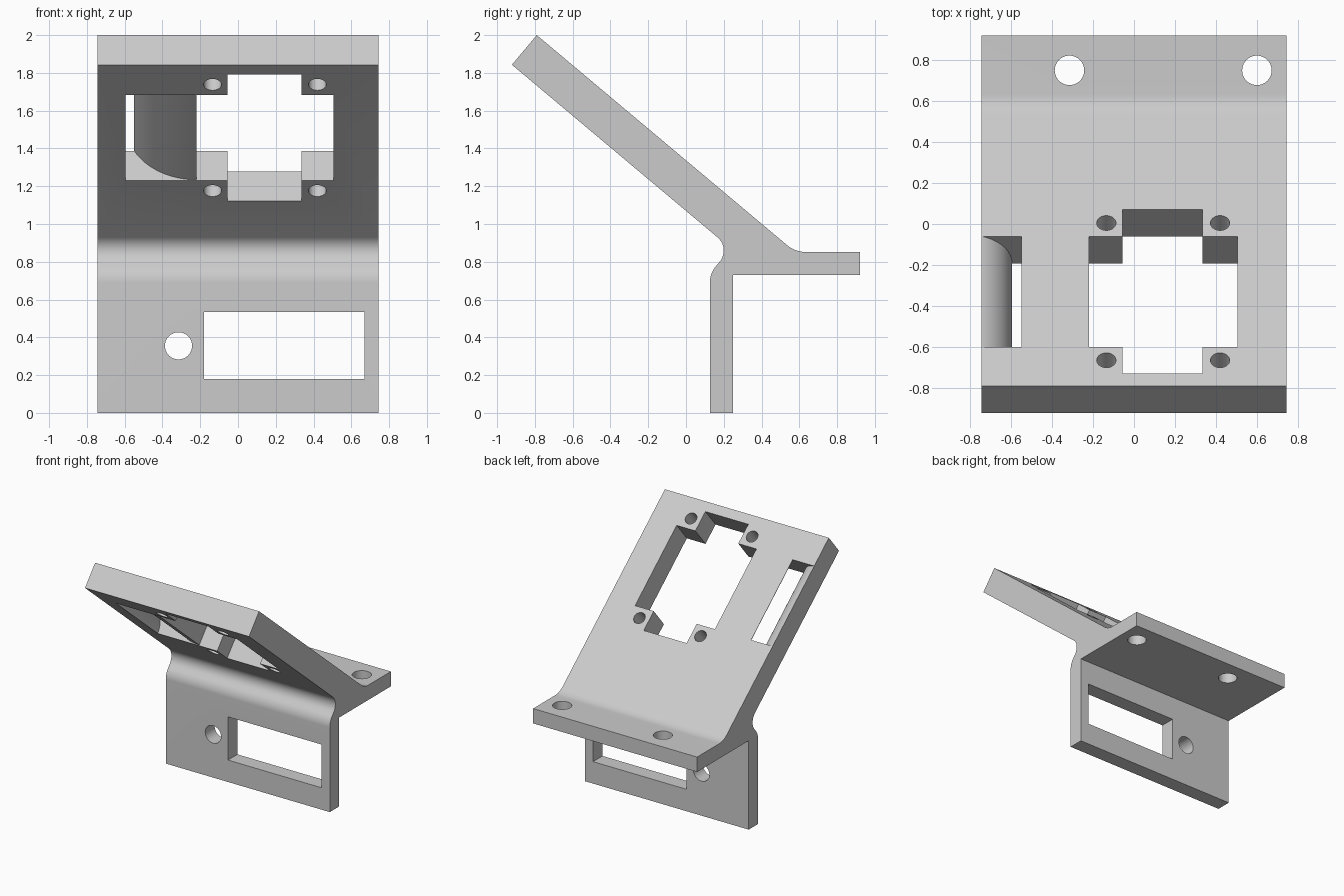
import bpy, bmesh, math
from mathutils import Vector, Matrix

cube = bpy.data.objects.get("Cube")
if cube:
    bpy.data.objects.remove(cube, do_unlink=True)

HALF_WIDTH = 0.745
THICK = 0.205
TILT = math.radians(40)

X, Y, Z = Vector((1, 0, 0)), Vector((0, 1, 0)), Vector((0, 0, 1))
DOWN = Vector((0, math.cos(TILT), -math.sin(TILT)))   # down the sloping plate
OUT = Vector((0, math.sin(TILT), math.cos(TILT)))     # out of the sloping plate
PLATE_TOP = Vector((0, -0.79, 2.0))


def frame(u, v, w, origin=Vector((0, 0, 0))):
    return Matrix((u, v, w)).transposed().to_4x4(), origin


def prism(name, points, axes, lo, hi):
    """Extrude a 2D outline along the third axis of a frame."""
    rot, origin = axes
    bm = bmesh.new()
    rings = [[bm.verts.new(origin + rot @ Vector((a, b, w))) for a, b in points]
             for w in (lo, hi)]
    bm.faces.new(rings[0])
    bm.faces.new(rings[1])
    n = len(points)
    for i in range(n):
        j = (i + 1) % n
        bm.faces.new((rings[0][i], rings[0][j], rings[1][j], rings[1][i]))
    bmesh.ops.recalc_face_normals(bm, faces=bm.faces)
    mesh = bpy.data.meshes.new(name)
    bm.to_mesh(mesh)
    bm.free()
    obj = bpy.data.objects.new(name, mesh)
    bpy.context.collection.objects.link(obj)
    return obj


def arc(cx, cy, r, start, end, steps=20):
    angles = [math.radians(start + (end - start) * i / steps) for i in range(steps + 1)]
    return [(cx + r * math.cos(a), cy + r * math.sin(a)) for a in angles]


def circle(cx, cy, r):
    return arc(cx, cy, r, 0, 360, 40)[:-1]


def rect(x0, x1, y0, y1):
    return [(x0, y0), (x1, y0), (x1, y1), (x0, y1)]


def rounded(corners, steps=10):
    """Outline from (y, z, radius) corners, with a fillet where radius > 0."""
    out = []
    for i, (a, b, r) in enumerate(corners):
        p = Vector((a, b))
        if not r:
            out.append(p)
            continue
        d0 = (Vector(corners[i - 1][:2]) - p).normalized()
        d1 = (Vector(corners[(i + 1) % len(corners)][:2]) - p).normalized()
        half = d0.angle(d1) / 2
        centre = p + (d0 + d1).normalized() * (r / math.sin(half))
        t = r / math.tan(half)
        s, e = p + d0 * t - centre, p + d1 * t - centre
        sweep = s.angle(e)
        for k in range(steps + 1):
            f = k / steps
            out.append(centre + (s * math.sin((1 - f) * sweep) + e * math.sin(f * sweep))
                       / math.sin(sweep))
    return [tuple(q) for q in out]


# Bracket body: side outline extruded across the width
low = PLATE_TOP - OUT * THICK
slope = math.tan(TILT)
profile = rounded([
    (PLATE_TOP.y, PLATE_TOP.z, 0),
    (PLATE_TOP.y + (2.0 - 0.852) / slope, 0.852, 0.15),
    (0.92, 0.852, 0), (0.92, 0.73, 0),
    (0.25, 0.73, 0), (0.25, 0, 0), (0.127, 0, 0),
    (0.127, 0.74, 0.13),
    (0.238, low.z - slope * (0.238 - low.y), 0.092),
    (low.y, low.z, 0),
])
bracket = prism("mounting_bracket", profile, frame(Y, Z, X), -HALF_WIDTH, HALF_WIDTH)

# Cutters
cutters = []


def cut(points, axes, lo, hi):
    obj = prism("cutter", points, axes, lo, hi)
    obj.hide_render = True
    cutters.append(obj)


def along(y):
    """Distance down the slope for a given y on its upper surface."""
    return (y - PLATE_TOP.y) / math.cos(TILT)


sloped = frame(X, DOWN, OUT, PLATE_TOP)
wide0, wide1 = along(-0.60), along(-0.06)
tall0, tall1 = along(-0.73), along(0.07)

# Cross-shaped opening in the sloping plate
left, right, inner_left, inner_right = -0.22, 0.505, -0.055, 0.335
cross = [(inner_left, tall0), (inner_right, tall0), (inner_right, wide0), (right, wide0),
         (right, wide1), (inner_right, wide1), (inner_right, tall1), (inner_left, tall1),
         (inner_left, wide1), (left, wide1), (left, wide0), (inner_left, wide0)]
cut(cross, sloped, -0.3, 0.1)

# Four screw holes at the corners of the opening
for x in (-0.135, 0.42):
    for y in (-0.665, 0.005):
        cut(circle(x, along(y), 0.047), sloped, -0.3, 0.1)

# Curved cable channel leading from the side edge to the underside
channel = ([(-0.595, -0.3)] + arc(-0.81, -THICK, 0.215, 0, 76)
           + [(-0.758, 0.1), (-0.55, 0.1)]
           + arc(left, 0.172, 0.372, 207.5, 270) + [(-0.21, -0.3)])
cut(channel, frame(X, OUT, DOWN, PLATE_TOP), wide0, wide1)

# Window and round hole in the upright plate
upright = frame(X, Z, Y)
cut(rect(-0.18, 0.67, 0.18, 0.535), upright, 0, 0.4)
cut(circle(-0.315, 0.355, 0.072), upright, 0, 0.4)

# Two holes in the rear shelf
for x in (-0.315, 0.60):
    cut(circle(x, 0.75, 0.072), frame(X, Y, Z), 0.6, 1.0)

bpy.context.view_layer.objects.active = bracket
for obj in bpy.context.selected_objects:
    obj.select_set(False)
bracket.select_set(True)
for cutter in cutters:
    mod = bracket.modifiers.new("cut", 'BOOLEAN')
    mod.operation = 'DIFFERENCE'
    mod.solver = 'EXACT'
    mod.object = cutter
    bpy.ops.object.modifier_apply(modifier=mod.name)
for cutter in cutters:
    bpy.data.objects.remove(cutter, do_unlink=True)

# Grey material
grey = bpy.data.materials.new("light_grey")
grey.use_nodes = True
colour = (0.6, 0.6, 0.6, 1)
grey.diffuse_color = colour
grey.node_tree.nodes["Principled BSDF"].inputs["Base Color"].default_value = colour
bracket.data.materials.clear()
bracket.data.materials.append(grey)

bpy.ops.object.shade_smooth_by_angle(angle=math.radians(25))
